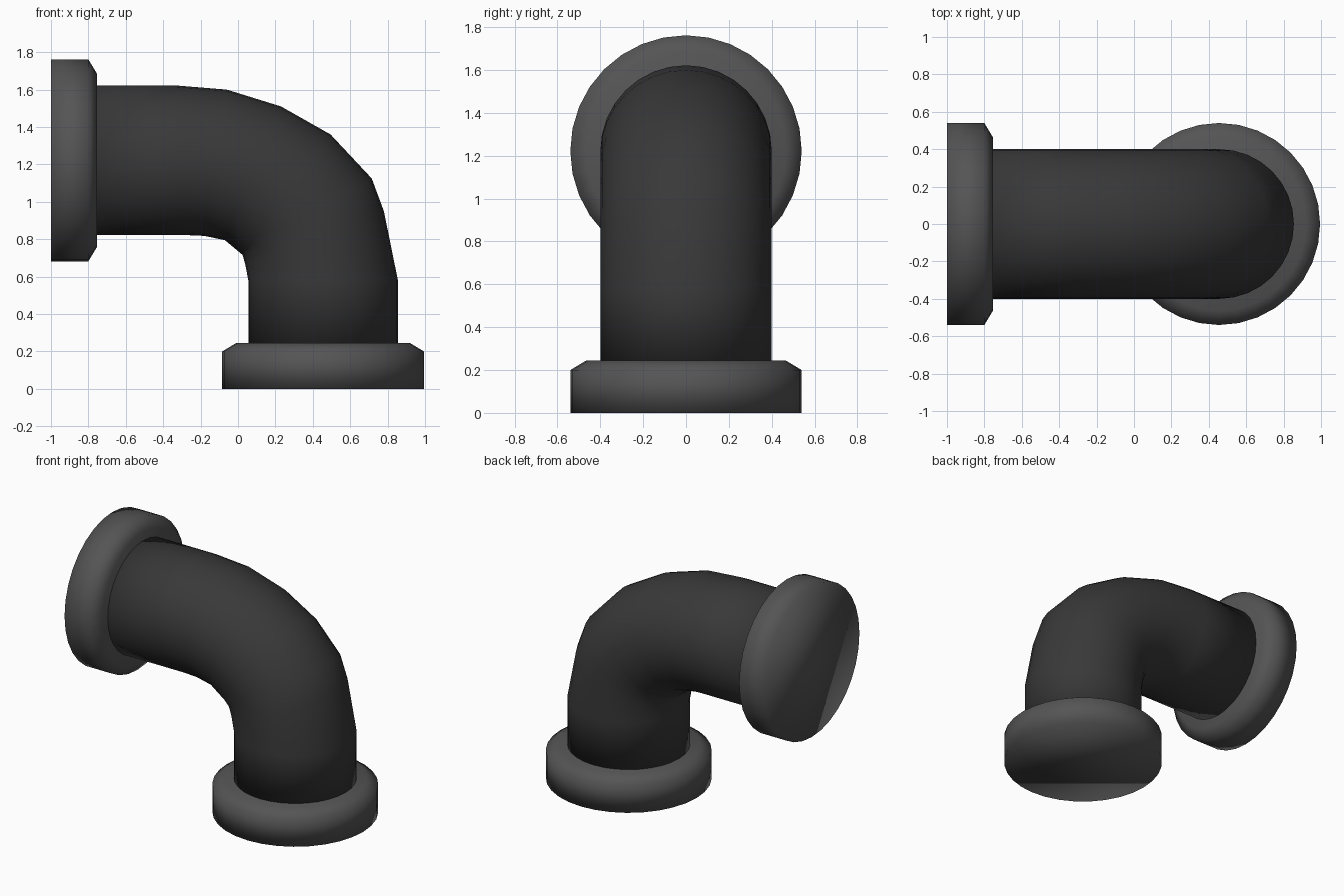
import bpy, bmesh, math
from mathutils import Vector

if "Cube" in bpy.data.objects:
    bpy.data.objects.remove(bpy.data.objects["Cube"])

SIDES = 32
CX, CZ = 0.455, 1.222      # axes of the vertical and horizontal legs


def material(name, grey):
    m = bpy.data.materials.new(name)
    m.diffuse_color = (grey, grey, grey, 1)
    m.use_nodes = True
    m.node_tree.nodes["Principled BSDF"].inputs["Base Color"].default_value = m.diffuse_color
    return m


def sweep(name, rings, mat):
    """Skin circular rings; each is (outer point, inner point, half depth) in the xz plane."""
    bm = bmesh.new()
    loops = []
    for outer, inner, r in rings:
        o, i = Vector((outer[0], 0, outer[1])), Vector((inner[0], 0, inner[1]))
        mid, arm = (o + i) / 2, (o - i) / 2
        angles = [2 * math.pi * k / SIDES for k in range(SIDES)]
        loops.append([bm.verts.new(mid + arm * math.cos(a) + Vector((0, r * math.sin(a), 0)))
                      for a in angles])
    for a, b in zip(loops, loops[1:]):
        for k in range(SIDES):
            n = (k + 1) % SIDES
            bm.faces.new((a[k], a[n], b[n], b[k]))
    bm.faces.new(loops[0])
    bm.faces.new(loops[-1])
    bmesh.ops.recalc_face_normals(bm, faces=bm.faces)
    for f in bm.faces:
        f.smooth = True
    me = bpy.data.meshes.new(name)
    bm.to_mesh(me)
    bm.free()
    me.materials.append(mat)
    ob = bpy.data.objects.new(name, me)
    bpy.context.collection.objects.link(ob)
    return ob


pipe_mat = material("dark_pipe", 0.04)
flange_mat = material("grey_flange", 0.09)

# Bent pipe: outer and inner profile points of every ring
bend = [((-0.78, 1.622), (-0.78, 0.822)),
        ((-0.33, 1.622), (-0.27, 0.822)),
        ((-0.06, 1.60), (-0.18, 0.818)),
        ((0.23, 1.51), (-0.07, 0.795)),
        ((0.495, 1.36), (0.02, 0.72)),
        ((0.715, 1.125), (0.025, 0.715)),
        ((0.78, 0.95), (0.04, 0.66)),
        ((0.855, 0.58), (0.055, 0.58)),
        ((0.855, 0.22), (0.055, 0.22))]
sweep("elbow_pipe", [(o, i, 0.40) for o, i in bend], pipe_mat)

# Chamfered end flanges: (distance from the open end, radius)
profile = [(0, 0.54), (0.20, 0.54), (0.245, 0.465)]
sweep("base_flange", [((CX + r, d), (CX - r, d), r) for d, r in profile], flange_mat)
sweep("side_flange", [((-1 + d, CZ + r), (-1 + d, CZ - r), r) for d, r in profile], flange_mat)
